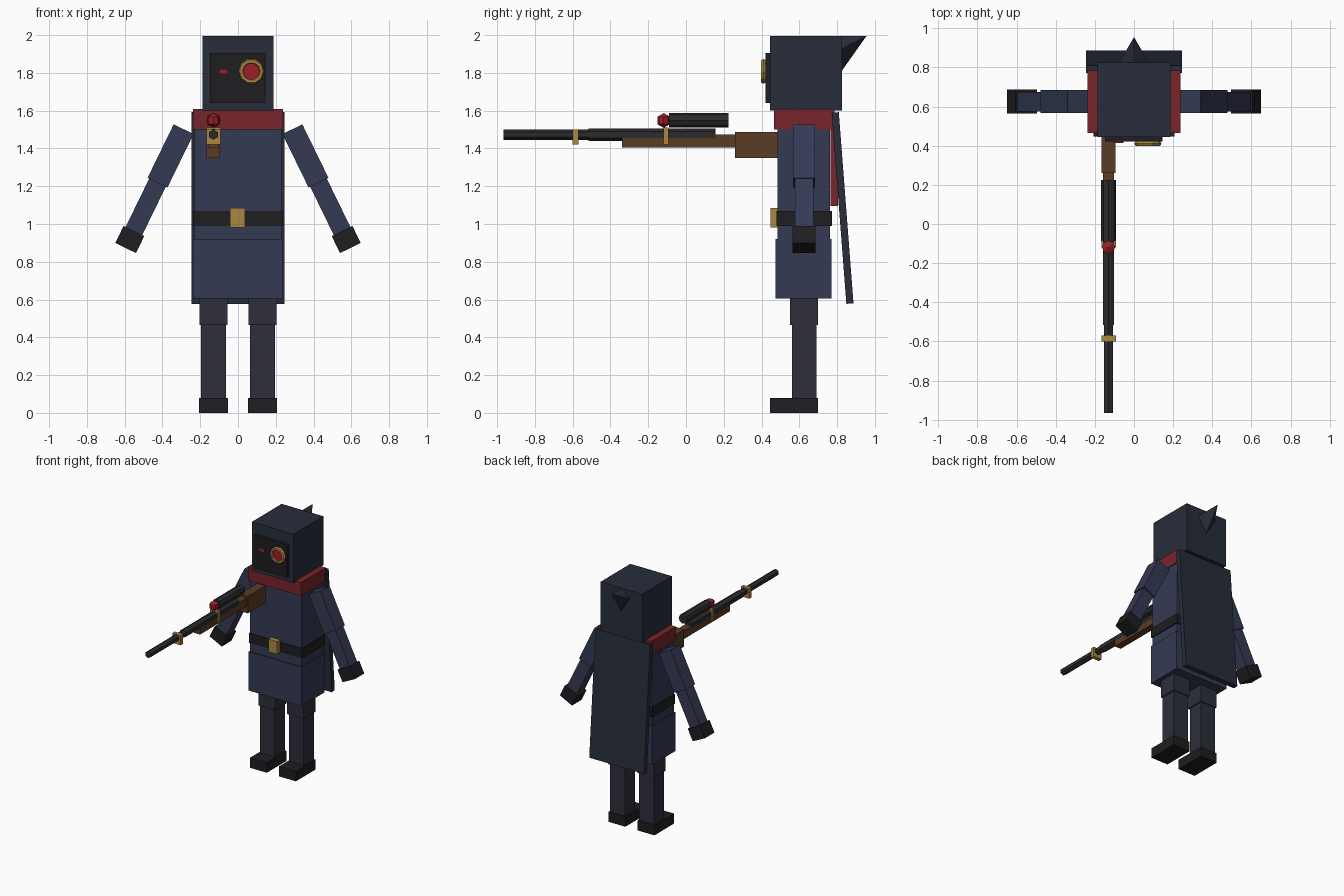
import bpy, math
from mathutils import Vector, Matrix

if "Cube" in bpy.data.objects:
    bpy.data.objects.remove(bpy.data.objects["Cube"])


def material(name, r, g, b):
    m = bpy.data.materials.new(name)
    m.diffuse_color = (r, g, b, 1)
    m.use_nodes = True
    m.node_tree.nodes["Principled BSDF"].inputs["Base Color"].default_value = m.diffuse_color
    return m


coat = material("coat blue", .034, .042, .088)
hood = material("hood navy", .020, .026, .042)
trouser = material("trouser grey", .026, .028, .042)
black = material("black leather", .013, .013, .015)
red = material("dark red", .19, .018, .023)
glow = material("lens red", .33, .013, .02)
gold = material("brass", .40, .25, .05)
wood = material("wood", .105, .045, .018)
steel = material("gunmetal", .024, .024, .027)


def finish(name, mat):
    o = bpy.context.object
    o.name = name
    o.data.materials.append(mat)
    return o


def box(name, mat, x, y, z):
    """Box from its ranges on the three axes."""
    c = [(a + b) / 2 for a, b in (x, y, z)]
    bpy.ops.mesh.primitive_cube_add(size=1, location=c)
    o = finish(name, mat)
    o.scale = [b - a for a, b in (x, y, z)]
    return o


def rod(name, mat, x, z, y0, y1, r, n):
    """Cylinder along y."""
    bpy.ops.mesh.primitive_cylinder_add(vertices=n, radius=r, depth=y1 - y0,
                                        location=(x, (y0 + y1) / 2, z),
                                        rotation=(math.pi / 2, 0, 0))
    return finish(name, mat)


# Head, face plate and eyes
box("head", hood, (-.187, .187), (.445, .825), (1.6, 1.995))
box("face_plate", black, (-.148, .145), (.422, .46), (1.64, 1.905))
box("small_eye", glow, (-.1, -.053), (.414, .43), (1.795, 1.82))
rod("lens_glass", glow, .071, 1.808, .405, .43, .056, 10)
bpy.ops.mesh.primitive_torus_add(major_segments=10, minor_segments=6,
                                 major_radius=.055, minor_radius=.014,
                                 location=(.071, .41, 1.808),
                                 rotation=(math.pi / 2, 0, 0))
finish("lens_ring", gold)

# Hood point: four-sided spike leaning up and back
tip, base = Vector((0, .955, 1.995)), Vector((0, .72, 1.873))
bpy.ops.mesh.primitive_cone_add(vertices=4, radius1=.137, radius2=0,
                                depth=(tip - base).length,
                                location=(tip + base) / 2)
spike = finish("hood_point", hood)
spike.rotation_euler = (-math.atan2(tip.y - base.y, tip.z - base.z), 0, 0)

# Body
box("scarf", red, (-.237, .237), (.466, .785), (1.5, 1.608))
box("scarf_tail", red, (-.08, .08), (.765, .805), (1.095, 1.52))
box("torso", coat, (-.23, .23), (.485, .762), (.9, 1.55))
box("coat_skirt", coat, (-.237, .237), (.475, .77), (.605, .92))
box("belt", black, (-.238, .238), (.48, .772), (.99, 1.068))
box("buckle", gold, (-.042, .038), (.447, .485), (.982, 1.085))
cape = box("cape", hood, (-.245, .245), (.81, .848), (.577, 1.592))
cape.rotation_euler = (math.radians(4.4), 0, 0)

# Legs and arms on both sides
for s, side in ((1, "left"), (-1, "right")):
    def span(a, b):
        return (min(s * a, s * b), max(s * a, s * b))

    box(side + "_thigh", trouser, span(.055, .203), (.55, .698), (.465, .7))
    box(side + "_shin", trouser, span(.064, .196), (.56, .69), (.07, .47))
    box(side + "_boot", black, span(.054, .206), (.446, .698), (0, .08))

    shoulder, angle = Vector((s * .288, .625, 1.502)), math.radians(26)
    down = Vector((s * math.sin(angle), 0, -math.cos(angle)))
    for part, mat, a, b, w in (("upper_arm", coat, 0, .315, .117),
                               ("forearm", coat, .30, .62, .098),
                               ("hand", black, .60, .70, .122)):
        o = box(side + "_" + part, mat, (0, w), (0, w), (0, b - a))
        o.location = shoulder + down * (a + b) / 2
        o.rotation_euler = (0, -s * angle, 0)

# Rifle
gx = -.13
rod("barrel", steel, gx, 1.473, -.965, -.2, .027, 6)
rod("receiver", steel, gx, 1.473, -.515, .155, .033, 6)
box("fore_stock", wood, (gx - .028, gx + .028), (-.34, .27), (1.405, 1.473))
box("butt_stock", wood, (gx - .036, gx + .036), (.26, .5), (1.35, 1.488))
for i, (y0, y1, z1) in enumerate(((-.6, -.57, 1.5), (-.12, -.093, 1.51))):
    box("barrel_band_%d" % (i + 1), gold, (gx - .037, gx + .037), (y0, y1), (1.42, z1))
rod("scope", steel, gx, 1.549, -.09, .225, .038, 8)
bpy.ops.mesh.primitive_uv_sphere_add(segments=8, ring_count=2, radius=.039,
                                     location=(gx, -.118, 1.548))
finish("scope_lens", glow)
